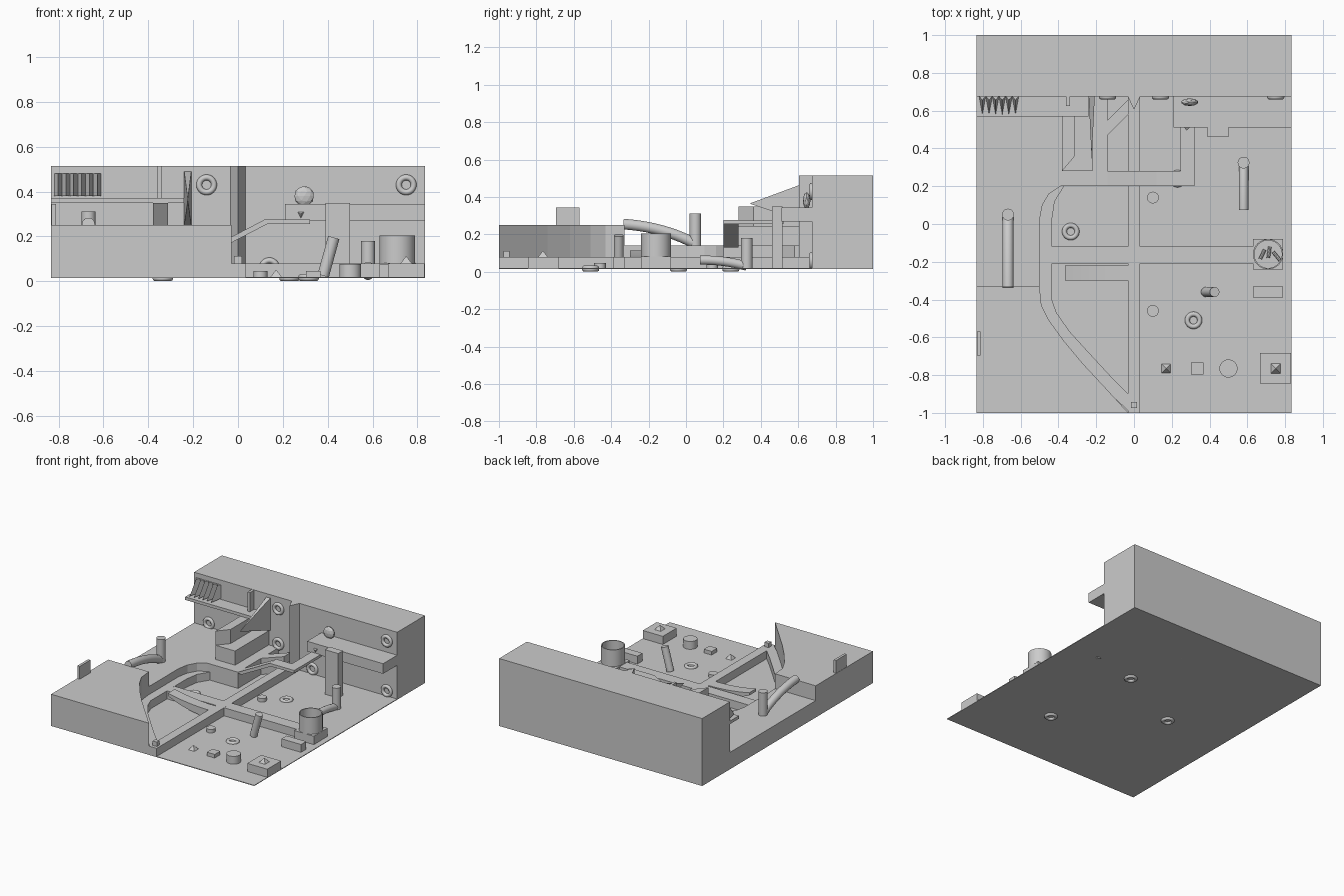
import bpy, bmesh, math
from mathutils import Vector

B = 0.015      # underside of the base
F = 0.018      # start height of everything standing on the floor


def make(name, verts, faces):
    me = bpy.data.meshes.new(name)
    me.from_pydata(verts, [], faces)
    bm = bmesh.new()
    bm.from_mesh(me)
    bmesh.ops.recalc_face_normals(bm, faces=bm.faces)
    bm.to_mesh(me)
    bm.free()
    ob = bpy.data.objects.new(name, me)
    bpy.context.collection.objects.link(ob)
    return ob


def prism(name, pts, lo, hi, axis='z'):
    """Extrude a profile: xy along z, xz along y, or yz along x."""
    put = {'z': lambda a, b, t: (a, b, t),
           'y': lambda a, b, t: (a, t, b),
           'x': lambda a, b, t: (t, a, b)}[axis]
    n = len(pts)
    verts = [put(a, b, t) for t in (lo, hi) for a, b in pts]
    faces = [tuple(range(n)), tuple(range(n, 2 * n))]
    faces += [(i, (i + 1) % n, (i + 1) % n + n, i + n) for i in range(n)]
    return make(name, verts, faces)


def box(name, x0, x1, y0, y1, z0, z1):
    return prism(name, [(x0, y0), (x1, y0), (x1, y1), (x0, y1)], z0, z1)


def smooth():
    bpy.ops.object.shade_smooth_by_angle(angle=math.radians(40))


def rod(name, p, q, r, sides=32):
    p, q = Vector(p), Vector(q)
    d = q - p
    bpy.ops.mesh.primitive_cylinder_add(vertices=sides, radius=r, depth=d.length, location=(p + q) / 2,
                                        rotation=d.to_track_quat('Z', 'Y').to_euler())
    bpy.context.object.name = name
    smooth()


def ring(name, loc, on_wall=False):
    bpy.ops.mesh.primitive_torus_add(major_segments=32, minor_segments=10, major_radius=0.033,
                                     minor_radius=0.013, location=loc,
                                     rotation=(math.pi / 2 if on_wall else 0, 0, 0))
    bpy.context.object.name = name
    smooth()


def pyramid(name, x, y, z, w, h):
    make(name, [(x - w, y - w, z), (x + w, y - w, z), (x + w, y + w, z), (x - w, y + w, z), (x, y, z + h)],
         [(0, 1, 2, 3), (0, 1, 4), (1, 2, 4), (2, 3, 4), (3, 0, 4)])


def arm(name, pts, r):
    cu = bpy.data.curves.new(name, 'CURVE')
    cu.dimensions = '3D'
    cu.bevel_depth = r
    cu.bevel_resolution = 5
    cu.use_fill_caps = True
    sp = cu.splines.new('POLY')
    sp.points.add(10)
    a, m, b = map(Vector, pts)
    for i in range(11):
        t = i / 10
        sp.points[i].co = (*(a * (1 - t) ** 2 + m * 2 * t * (1 - t) + b * t * t), 1)
    ob = bpy.data.objects.new(name, cu)
    bpy.context.collection.objects.link(ob)


# base sheet and back wall
box("floor", -0.833, 0.833, -1, 1, B, 0.02)
box("back_wall", -0.833, 0.833, 0.675, 1, F, 0.515)
prism("wall_rib", [(-0.035, 0.68), (0, 0.605), (0.035, 0.68)], F, 0.515)

# raised left side, front block and lower rear terrace
prism("front_left_block", [(-0.833, -1), (-0.03, -1), (-0.14, -0.88), (-0.27, -0.74), (-0.37, -0.62),
                           (-0.45, -0.51), (-0.49, -0.43), (-0.5, -0.33), (-0.833, -0.33)], F, 0.25)
prism("left_terrace", [(-0.833, -0.34), (-0.5, -0.34), (-0.5, 0.02), (-0.485, 0.1), (-0.45, 0.16), (-0.39, 0.2),
                       (-0.14, 0.2), (-0.14, 0.68), (-0.833, 0.68)], F, 0.14)

# curved ledge and crossing ridges
prism("curved_ledge", [(-0.02, -1), (-0.14, -0.885), (-0.27, -0.745), (-0.37, -0.625), (-0.46, -0.51),
                       (-0.505, -0.4), (-0.505, 0.05), (-0.47, 0.15), (-0.39, 0.21), (-0.37, 0.2),
                       (-0.42, 0.12), (-0.435, 0.02), (-0.435, -0.4), (-0.41, -0.47), (-0.34, -0.57),
                       (-0.24, -0.68), (-0.12, -0.81), (-0.02, -0.91)], F, 0.08)
box("long_ridge", -0.033, 0.033, -1, 0.68, F, 0.08)
box("cross_ridge", -0.45, 0.64, -0.21, -0.12, F, 0.0795)
box("ridge_tip_cube", -0.017, 0.017, -0.975, -0.943, 0.078, 0.112)
prism("diagonal_strip", [(-0.15, 0.46), (-0.03, 0.58), (-0.03, 0.66), (-0.15, 0.54)], F, 0.14)

# ramp bridge leading to the right shelf
prism("ramp", [(-0.15, 0.135), (0.12, 0.276), (0.32, 0.276), (0.32, 0.255), (0.13, 0.255), (-0.11, 0.13)],
      0.2, 0.28, 'y')
box("ramp_link", 0.245, 0.32, 0.27, 0.52, 0.255, 0.275)

# right shelf with its support column
box("right_shelf", 0.21, 0.833, 0.51, 0.68, 0.27, 0.345)
box("shelf_column", 0.39, 0.5, 0.46, 0.515, F, 0.35)
bpy.ops.mesh.primitive_ico_sphere_add(subdivisions=2, radius=0.045, location=(0.295, 0.645, 0.38))
bpy.context.object.name = "shelf_knob"
bpy.context.object.scale = (1, 0.45, 1)
make("shelf_spike", [(0.265, 0.511, 0.31), (0.295, 0.511, 0.31), (0.28, 0.511, 0.28), (0.28, 0.495, 0.3)],
     [(0, 1, 2), (0, 1, 3), (1, 2, 3), (2, 0, 3)])

# left shelf, teeth, fin and spike
box("left_shelf", -0.833, -0.24, 0.57, 0.68, 0.35, 0.372)
for i in range(6):
    x0 = -0.82 + i * 0.035
    x1 = x0 + 0.035
    make("tooth", [(x0, 0.676, 0.38), (x1, 0.676, 0.38), (x1, 0.676, 0.48), (x0, 0.676, 0.48),
                   ((x0 + x1) / 2, 0.58, 0.38), ((x0 + x1) / 2, 0.655, 0.48)],
         [(0, 1, 2, 3), (0, 1, 4), (1, 2, 5, 4), (0, 3, 5, 4), (2, 3, 5)])
box("wall_fin", -0.36, -0.34, 0.625, 0.68, 0.37, 0.514)
make("wall_spike", [(-0.24, 0.677, 0.25), (-0.208, 0.677, 0.25), (-0.208, 0.677, 0.49), (-0.24, 0.677, 0.49),
                    (-0.224, 0.34, 0.365)],
     [(0, 1, 2, 3), (0, 1, 4), (1, 2, 4), (2, 3, 4), (3, 0, 4)])

# stepped block in front of the wall
box("step_low", -0.38, -0.22, 0.28, 0.68, 0.13, 0.245)
prism("step_high", [(-0.38, 0.281), (-0.313, 0.36), (-0.313, 0.68), (-0.38, 0.68)], 0.13, 0.35)

# rings on the wall and through the floor
for x, z in ((-0.14, 0.43), (-0.14, 0.17), (0.14, 0.06), (0.75, 0.43), (0.75, 0.06), (-0.71, 0.17)):
    ring("wall_ring", (x, 0.672, z), True)
for x, y in ((-0.335, -0.04), (0.315, -0.51), (0.23, 0.24)):
    ring("floor_ring_lower", (x, y, 0.013))
    ring("floor_ring_upper", (x, y, 0.02))

# posts with arched arms
rod("right_post", (0.58, 0.325, F), (0.58, 0.325, 0.18), 0.031)
arm("right_arm", [(0.58, 0.075, 0.062), (0.58, 0.2, 0.065), (0.58, 0.325, 0.03)], 0.025)
rod("left_post", (-0.667, 0.05, 0.13), (-0.667, 0.05, 0.312), 0.031)
arm("left_arm", [(-0.667, -0.335, 0.255), (-0.667, -0.12, 0.24), (-0.667, 0.05, 0.15)], 0.029)

# cup on its block
box("cup_block", 0.63, 0.79, -0.24, -0.08, F, 0.082)
N = 40
levels = [(0.08, 0.078), (0.08, 0.205), (0.073, 0.205), (0.073, 0.09)]
cup = make("cup", [(0.71 + r * math.cos(2 * math.pi * i / N), -0.16 + r * math.sin(2 * math.pi * i / N), z)
                   for r, z in levels for i in range(N)],
           [(k * N + i, k * N + (i + 1) % N, (k + 1) * N + (i + 1) % N, (k + 1) * N + i)
            for k in range(3) for i in range(N)] + [tuple(range(N)), tuple(range(3 * N, 4 * N))])
bpy.context.view_layer.objects.active = cup
cup.select_set(True)
smooth()
for x, y, dx, dy in ((0.68, -0.16, 0.012, 0.025), (0.715, -0.15, 0.004, 0.03), (0.755, -0.17, 0.018, -0.022)):
    rod("cup_pin", (x - dx, y - dy, 0.1), (x + dx, y + dy, 0.1), 0.009, 8)
box("low_bar", 0.63, 0.79, -0.39, -0.33, F, 0.078)

# leaning pin and small floor shapes
rod("leaning_pin", (0.38, -0.36, 0.025), (0.427, -0.36, 0.195), 0.026)
rod("rear_stud", (0.1, 0.14, F), (0.1, 0.14, 0.046), 0.031)
rod("front_stud", (0.1, -0.46, F), (0.1, -0.46, 0.046), 0.031)
pyramid("floor_pyramid", 0.17, -0.765, F, 0.026, 0.034)
box("floor_cube", 0.303, 0.367, -0.797, -0.733, F, 0.047)
rod("floor_drum", (0.5, -0.765, F), (0.5, -0.765, 0.078), 0.048)
box("corner_block", 0.668, 0.832, -0.845, -0.683, F, 0.08)
pyramid("corner_pyramid", 0.75, -0.765, 0.079, 0.026, 0.034)

# sagging slab in the left floor and upright tab
top = [(-0.365 + 0.335 * i / 8, 0.08 + 0.035 * (1 - i / 8) ** 2) for i in range(9)]
under = [(-0.03 - 0.335 * i / 8, 0.02 + 0.075 * (i / 8) ** 2) for i in range(9)]
prism("sagging_slab", top + under, -0.3, -0.22, 'y')
box("edge_tab", -0.831, -0.812, -0.695, -0.57, 0.245, 0.345)
